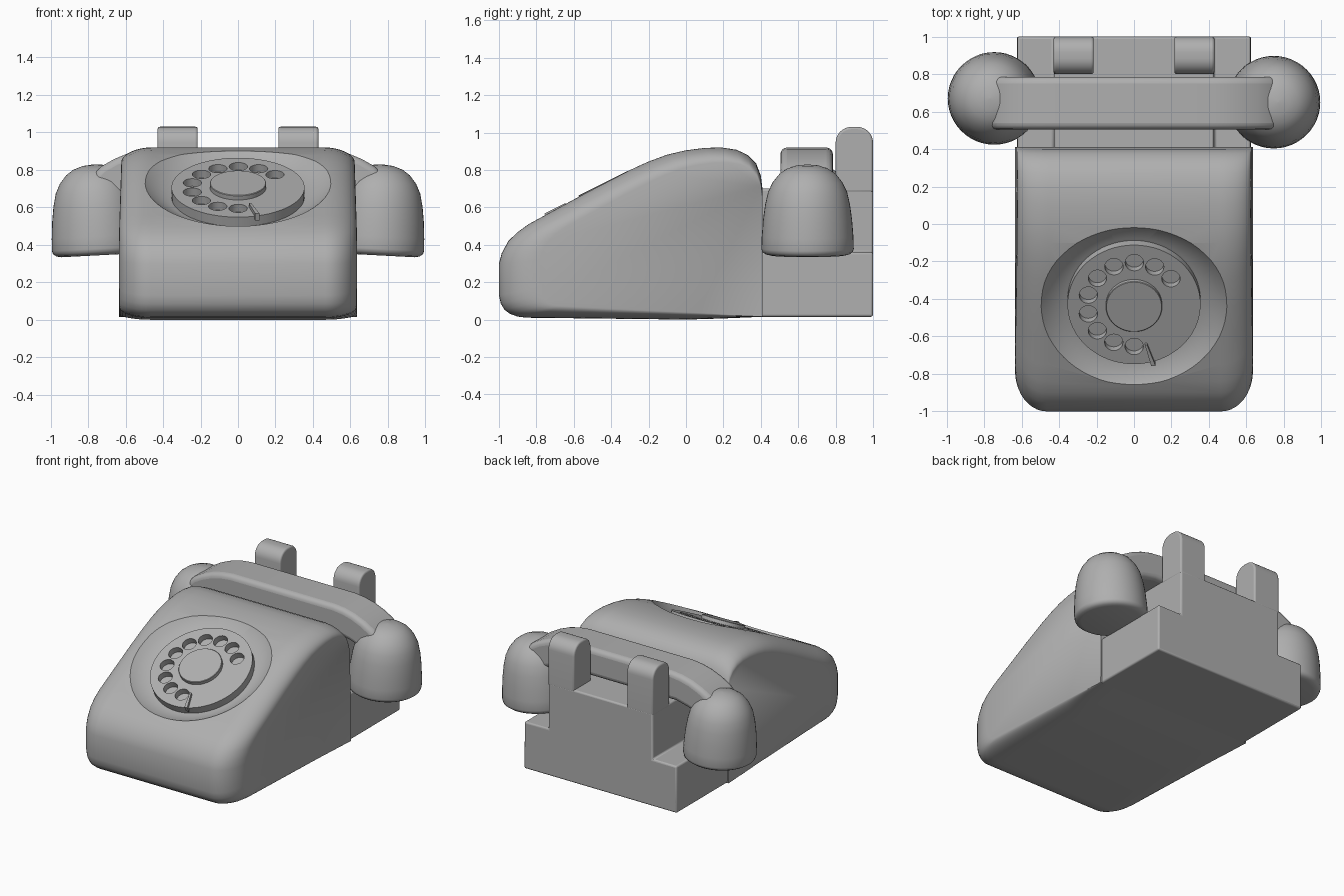
import bpy, bmesh
from math import sin, cos, pi, radians
from mathutils import Matrix

if "Cube" in bpy.data.objects:
    bpy.data.objects.remove(bpy.data.objects["Cube"])

grey = bpy.data.materials.new("dark_grey")
grey.diffuse_color = (.43, .43, .43, 1)
grey.use_nodes = True
grey.node_tree.nodes["Principled BSDF"].inputs["Base Color"].default_value = grey.diffuse_color


def finish(name, bm, matrix=None, angle=35):
    bmesh.ops.recalc_face_normals(bm, faces=bm.faces)
    if matrix:
        bm.transform(matrix)
    mesh = bpy.data.meshes.new(name)
    bm.to_mesh(mesh)
    bm.free()
    mesh.materials.append(grey)
    ob = bpy.data.objects.new(name, mesh)
    bpy.context.collection.objects.link(ob)
    smooth(ob, angle)
    return ob


def smooth(ob, angle=35):
    bpy.ops.object.select_all(action='DESELECT')
    ob.select_set(True)
    bpy.context.view_layer.objects.active = ob
    bpy.ops.object.shade_smooth_by_angle(angle=radians(angle))


def loft(name, rings, matrix=None, angle=35):
    """Skin closed rings of equal length and cap both ends."""
    bm = bmesh.new()
    vs = [[bm.verts.new(p) for p in ring] for ring in rings]
    n = len(vs[0])
    for a, b in zip(vs, vs[1:]):
        for i in range(n):
            j = (i + 1) % n
            bm.faces.new((a[i], a[j], b[j], b[i]))
    bm.faces.new(vs[0])
    bm.faces.new(vs[-1])
    return finish(name, bm, matrix, angle)


def lathe(name, profile, matrix, seg=64, angle=35):
    rings = [[(r * cos(2 * pi * i / seg), r * sin(2 * pi * i / seg), z)
              for i in range(seg)] for r, z in profile]
    return loft(name, rings, matrix, angle)


def bevel(ob, width, segments=3):
    m = ob.modifiers.new("bevel", 'BEVEL')
    m.width, m.segments, m.limit_method = width, segments, 'ANGLE'
    m.angle_limit = radians(40)
    bpy.context.view_layer.objects.active = ob
    bpy.ops.object.modifier_apply(modifier=m.name)
    smooth(ob)


def cut(ob, cutter):
    cutter.hide_render = True
    m = ob.modifiers.new("cut", 'BOOLEAN')
    m.operation, m.object, m.solver = 'DIFFERENCE', cutter, 'EXACT'
    bpy.context.view_layer.objects.active = ob
    bpy.ops.object.modifier_apply(modifier=m.name)
    bpy.data.objects.remove(cutter)
    smooth(ob)


# Body: side profile lofted across x, shrinking towards the sides for soft edges
side = [(-.85, .01), (-.90, .016), (-.94, .03), (-.97, .052), (-.99, .085), (-1, .13),
        (-1, .30), (-.985, .355), (-.95, .42), (-.90, .468), (-.84, .511), (-.75, .56),
        (-.6, .642), (-.45, .724), (-.3, .80), (-.2, .845), (-.1, .882), (0, .905),
        (.1, .918), (.19, .92), (.27, .908), (.33, .88), (.375, .835), (.40, .77),
        (.41, .69), (.41, .015), (.2, .006), (0, 0)]


def body_point(x, s, y, z):
    # the underside stays flat where it meets the rear base
    sz = s if z > .4 else 1 - (1 - s) * min(1, max(0, (.41 - y) / .7))
    zz = .4 + (z - .4) * sz
    return x * (1 - .05 * max(0, zz - .45)), .41 + (y - .41) * s, zz


half, rx = .635, .17
stations = []
for k in range(11):
    t = k / 10 * pi / 2
    stations.append((half - rx * (1 - cos(t)), 1 - .155 * (1 - sin(t))))
stations += [(-x, s) for x, s in reversed(stations)]
body = loft("body", [[body_point(x, s, y, z) for y, z in side] for x, s in stations])

# Dial: recess in the body, disc with finger holes, hub and finger stop
dial = Matrix.Translation((0, -.43, .706)) @ Matrix.Rotation(radians(26.5), 4, 'X')
cut(body, lathe("recess_cutter", [(.37, -.055), (.46, -.006), (.505, .03), (.505, .3)], dial))
disc = lathe("dial_disc", [(.355, -.07), (.355, 0)], dial)
bm = bmesh.new()
for k in range(10):
    a = radians(38 + 25.8 * k)
    bmesh.ops.create_cone(bm, cap_ends=True, segments=24, radius1=.049, radius2=.049, depth=.09,
                          matrix=Matrix.Translation((.25 * cos(a), .25 * sin(a), 0)))
cut(disc, finish("hole_cutter", bm, dial))
lathe("dial_hub", [(.15, -.02), (.15, .024), (.147, .027)], dial)
stop = [(.058, -.23), (.070, -.23), (.115, -.355), (.092, -.355)]
loft("finger_stop", [[(x, y, z) for x, y in stop] for z in (-.02, .022)], dial)

# Rear base with raised centre block
right = [(.625, .015), (.622, .36), (.427, .36), (.427, .70)]
outline = right + [(-x, z) for x, z in reversed(right)]
base = loft("rear_base", [[(x, y, z) for x, z in outline] for y in (.36, 1)])
bevel(base, .012)

# Cradle prongs with rounded tops
top = [(.885 + .085 * cos(a), .945 + .085 * sin(a))
       for a in [pi - k * pi / 16 for k in range(0, 9)]]
back = [(.915 + .085 * cos(a), .945 + .085 * sin(a))
        for a in [pi / 2 - k * pi / 16 for k in range(0, 9)]]
prong = [(.80, .68)] + top + back + [(1, .68)]
for s, label in ((1, "right"), (-1, "left")):
    ob = loft(label + "_prong", [[(s * x, y, z) for y, z in prong] for x in (.215, .429)])
    bevel(ob, .012)

# Handset bar: arched outline with rounded edges
arch = [(.42, .92), (.50, .911), (.58, .891), (.66, .858), (.73, .818), (.77, .78), (.77, .66),
        (.66, .65), (.56, .69), (.46, .715)]
outline = arch + [(-x, z) for x, z in reversed(arch)]
bar = loft("handset_bar", [[(x, y, z) for x, z in outline] for y in (.505, .785)])
bevel(bar, .035, 4)

# Handset cups: domes tilted slightly outwards
cup = [(.001, 0), (.2, 0), (.226, .006), (.242, .018), (.247, .035), (.245, .10), (.238, .19),
       (.227, .27), (.211, .34), (.187, .39), (.15, .436), (.11, .463), (.06, .48), (.001, .486)]
for s, y, label in ((1, .65, "right"), (-1, .67, "left")):
    place = Matrix.Translation((s * .744, y, .344)) @ Matrix.Rotation(radians(3 * s), 4, 'Y')
    lathe(label + "_cup", cup, place, 48, 50)
